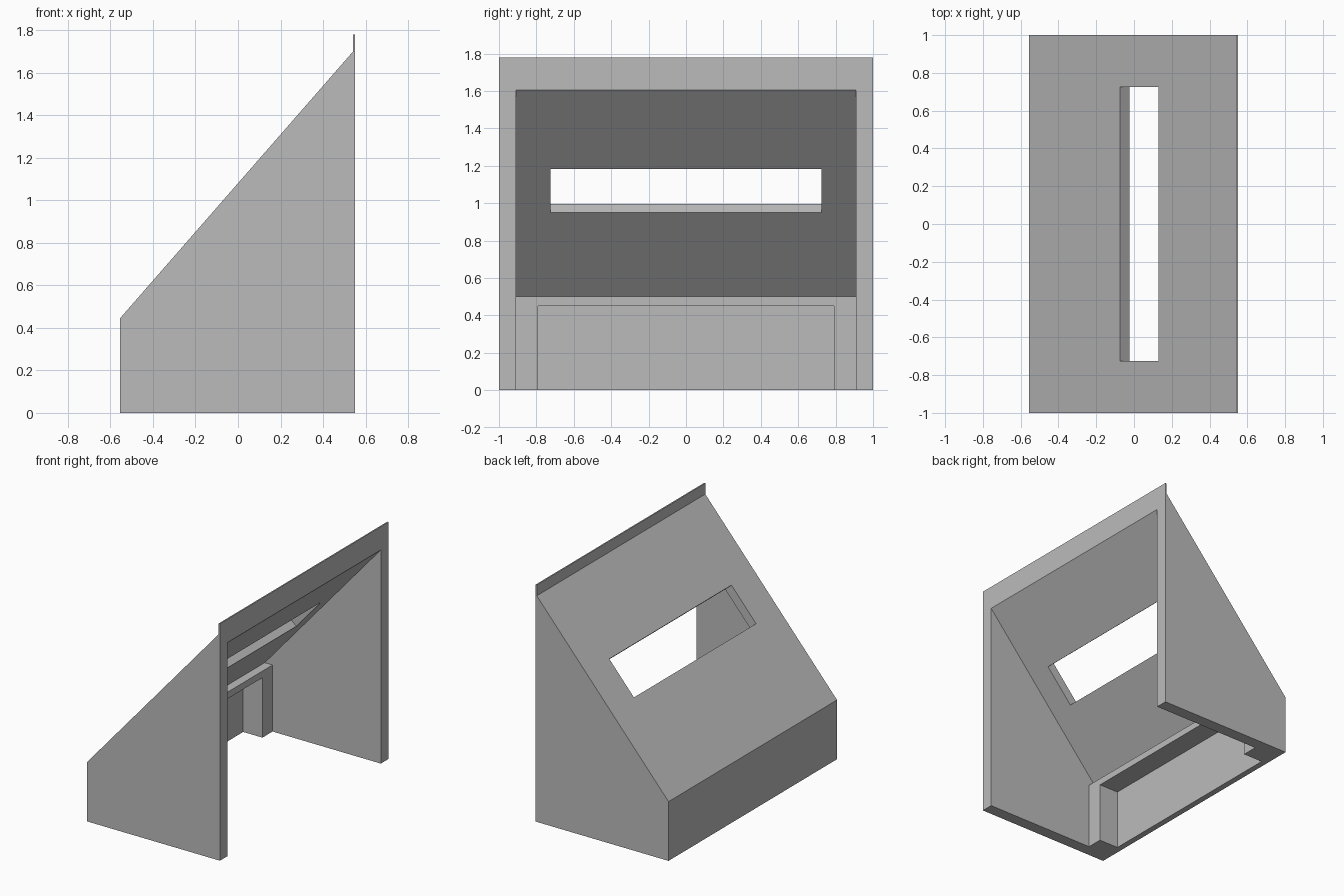
import bpy
import bmesh
from mathutils import Vector

cube = bpy.data.objects.get("Cube")
if cube:
    bpy.data.objects.remove(cube, do_unlink=True)

grey = bpy.data.materials.new("plain_grey")
grey.use_nodes = True
colour = (0.5, 0.5, 0.5, 1)
grey.diffuse_color = colour
grey.node_tree.nodes["Principled BSDF"].inputs["Base Color"].default_value = colour


def prism(name, profile, y0, y1):
    """Extrude an x-z profile along y."""
    bm = bmesh.new()
    face = bm.faces.new([bm.verts.new((x, y0, z)) for x, z in profile])
    grown = bmesh.ops.extrude_face_region(bm, geom=[face])["geom"]
    verts = [v for v in grown if isinstance(v, bmesh.types.BMVert)]
    bmesh.ops.translate(bm, verts=verts, vec=(0, y1 - y0, 0))
    bmesh.ops.recalc_face_normals(bm, faces=bm.faces)
    mesh = bpy.data.meshes.new(name)
    bm.to_mesh(mesh)
    bm.free()
    mesh.materials.append(grey)
    obj = bpy.data.objects.new(name, mesh)
    bpy.context.collection.objects.link(obj)
    return obj


def cut(target, cutter):
    """Subtract the cutter, then discard it."""
    cutter.hide_render = True
    mod = target.modifiers.new("cut", "BOOLEAN")
    mod.operation = "DIFFERENCE"
    mod.solver = "EXACT"
    mod.object = cutter
    bpy.context.view_layer.objects.active = target
    bpy.ops.object.modifier_apply(modifier=mod.name)
    bpy.data.objects.remove(cutter, do_unlink=True)


BACK, FRONT, LOW, HIGH = -0.555, 0.55, 0.445, 1.71
SLOPE = (HIGH - LOW) / (FRONT - BACK)
ROOF_DROP = 0.105


def roof_z(x):
    return LOW + (x - BACK) * SLOPE


def under_x(z):
    return BACK + (z + ROOF_DROP - LOW) / SLOPE


# Wedge-shaped shell with sloping roof
shell = prism("sloped_shell", [(BACK, 0), (FRONT, 0), (FRONT, HIGH), (BACK, LOW)], -1, 1)

# Hollow interior, leaving a low ledge along the back
cut(shell, prism("interior_cutter", [
    (-0.35, -0.1), (0.65, -0.1), (0.65, roof_z(0.65) - ROOF_DROP),
    (under_x(0.5), 0.5), (-0.35, 0.5)], -0.91, 0.91))

# Niche in the ledge
cut(shell, prism("niche_cutter", [
    (-0.51, -0.1), (-0.3, -0.1), (-0.3, 0.45), (-0.51, 0.45)], -0.79, 0.79))

# Long slot cut square to the roof
inward = Vector((SLOPE, -1)).normalized() * 0.12
corners = [Vector((x, roof_z(x))) for x in (-0.075, 0.13)]
cut(shell, prism("slot_cutter", [
    corners[0] - inward, corners[1] - inward,
    corners[1] + inward, corners[0] + inward], -0.725, 0.725))

# Thin upright lip along the roof's top edge
prism("top_lip", [(0.54, 1.69), (FRONT, 1.69), (FRONT, 1.78), (0.54, 1.78)], -1, 1)
